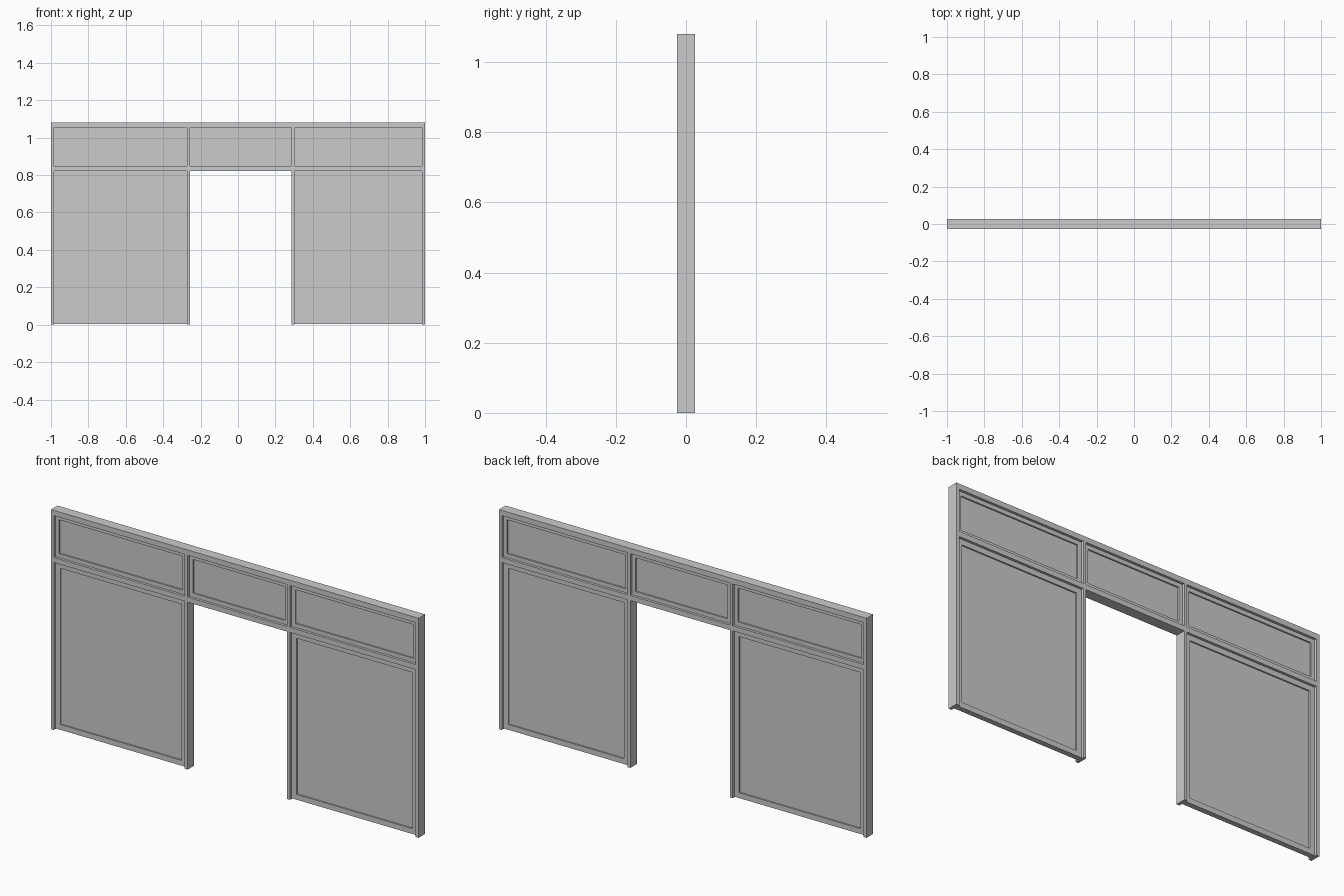
import bpy

if "Cube" in bpy.data.objects:
    bpy.data.objects.remove(bpy.data.objects["Cube"])

HALF = 0.0255      # half depth of posts and rails
FRAME_HALF = 0.013 # half depth of sash frames
PANE_HALF = 0.006  # half depth of panes
TOP = 1.08


def box(name, x0, x1, z0, z1, half):
    bpy.ops.mesh.primitive_cube_add(size=1, location=((x0 + x1) / 2, 0, (z0 + z1) / 2))
    ob = bpy.context.object
    ob.name = name
    ob.scale = (x1 - x0, 2 * half, z1 - z0)
    bpy.ops.object.transform_apply(location=False, rotation=False, scale=True)
    return ob


def sash(name, x0, x1, z0, z1, w):
    # two stiles, two rails and a thinner pane between them
    box(name + "_stile_left", x0, x0 + w, z0, z1, FRAME_HALF)
    box(name + "_stile_right", x1 - w, x1, z0, z1, FRAME_HALF)
    box(name + "_rail_bottom", x0 + w, x1 - w, z0, z0 + w, FRAME_HALF)
    box(name + "_rail_top", x0 + w, x1 - w, z1 - w, z1, FRAME_HALF)
    box(name + "_pane", x0 + w, x1 - w, z0 + w, z1 - w, PANE_HALF)


# Posts: outer pair full height, inner pair flanking the doorway
posts = [(-1.0, -0.984), (-0.272, -0.256), (0.285, 0.301), (0.984, 1.0)]
for i, (a, b) in enumerate(posts):
    box(f"post_{i}", a, b, 0, TOP, HALF)

# Bays between posts: head rail, transom, upper window, lower panel
for i in range(3):
    x0, x1 = posts[i][1], posts[i + 1][0]
    box(f"head_rail_{i}", x0, x1, 1.054, TOP, HALF)
    box(f"transom_{i}", x0, x1, 0.823, 0.848, HALF)
    sash(f"upper_window_{i}", x0, x1, 0.848, 1.054, 0.02)
    if i != 1:  # the middle bay is the open doorway
        sash(f"lower_panel_{i}", x0, x1, 0.003, 0.823, 0.026)
